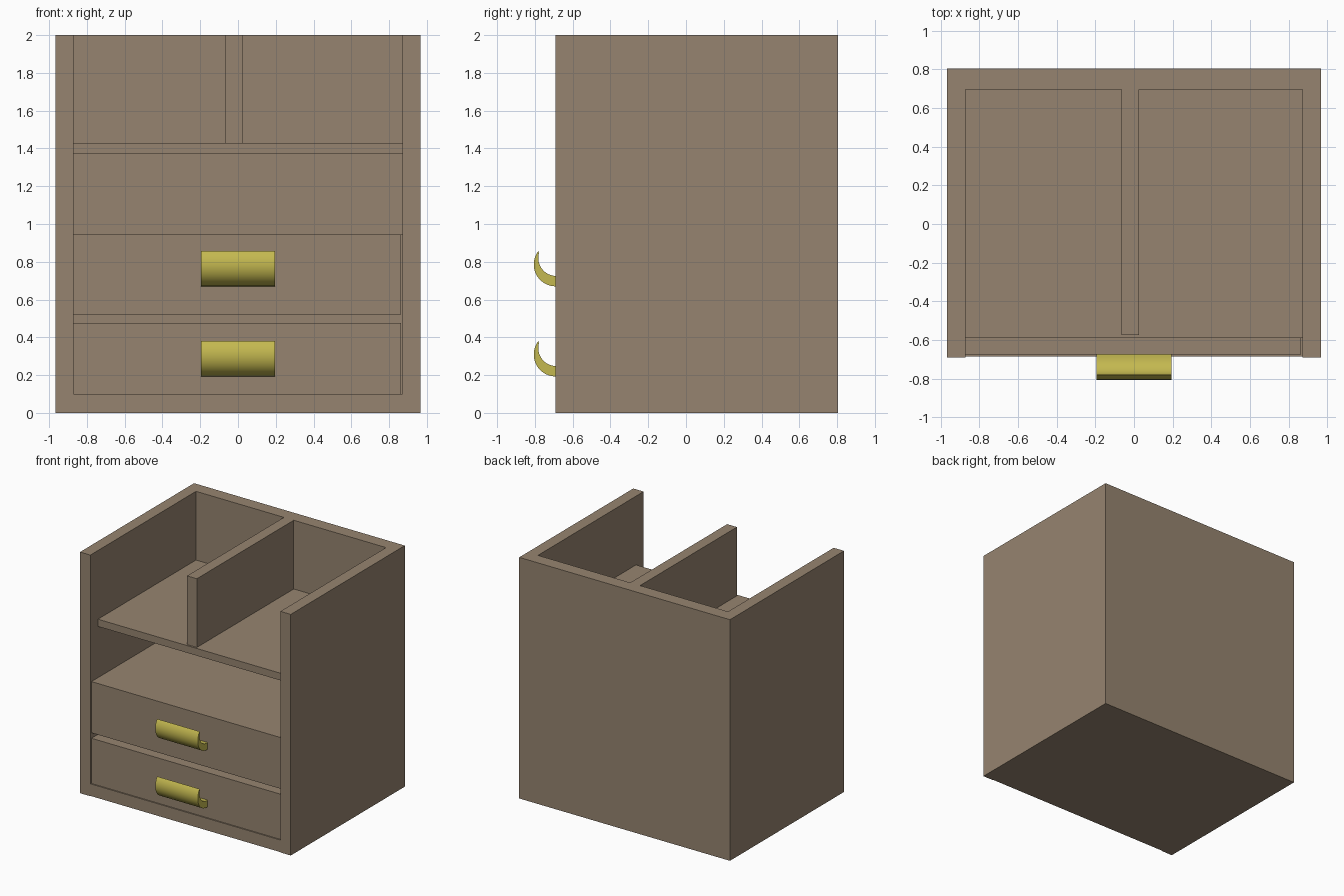
import bpy, bmesh, math

if "Cube" in bpy.data.objects:
    bpy.data.objects.remove(bpy.data.objects["Cube"])


def material(name, rgb):
    m = bpy.data.materials.new(name)
    m.diffuse_color = (*rgb, 1)
    m.use_nodes = True
    m.node_tree.nodes["Principled BSDF"].inputs["Base Color"].default_value = m.diffuse_color
    return m


wood = material("wood", (0.305, 0.231, 0.16))
brass = material("brass", (0.55, 0.48, 0.08))


def prism(name, points, depth, mat):
    """Extrude a closed 3D polygon along a vector."""
    bm = bmesh.new()
    face = bm.faces.new([bm.verts.new(p) for p in points])
    ext = bmesh.ops.extrude_face_region(bm, geom=[face])["geom"]
    bmesh.ops.translate(bm, vec=depth,
                        verts=[v for v in ext if isinstance(v, bmesh.types.BMVert)])
    bmesh.ops.recalc_face_normals(bm, faces=bm.faces)
    mesh = bpy.data.meshes.new(name)
    bm.to_mesh(mesh)
    bm.free()
    mesh.materials.append(mat)
    obj = bpy.data.objects.new(name, mesh)
    bpy.context.collection.objects.link(obj)
    return obj


def box(name, x0, x1, y0, y1, z0, z1):
    pts = [(x0, y0, z0), (x1, y0, z0), (x1, y1, z0), (x0, y1, z0)]
    return prism(name, pts, (0, 0, z1 - z0), wood)


# Case: side walls and back as one U-shaped outline
W, I, F, B, BI = 0.967, 0.872, -0.69, 0.805, 0.695
outline = [(-W, F), (-I, F), (-I, BI), (I, BI), (I, F), (W, F), (W, B), (-W, B)]
prism("case", [(x, y, 0) for x, y in outline], (0, 0, 2), wood)

# Base, drawer housing, shelf and upper divider
box("base", -I, I, -0.685, BI, 0, 0.1)
box("drawer_housing", -I, I, -0.59, BI, 0.1, 0.945)
box("shelf", -I, I, -0.59, BI, 1.37, 1.43)
box("divider", -0.065, 0.025, -0.575, BI, 1.43, 2)


# Crescent handle section: outer arc, then inner arc back to the tip
def arc(cy, cz, r, a0, a1, n):
    angles = [math.radians(a0 + (a1 - a0) * i / n) for i in range(n + 1)]
    return [(cy + r * math.cos(a), cz + r * math.sin(a)) for a in angles]


section = arc(-0.69, 0.786, 0.116, 142, 270, 20) + [(-0.672, 0.67), (-0.672, 0.725)]
section += arc(-0.687, 0.82, 0.095, 270, 165, 18)

# Two drawer fronts with handles
for name, z0, z1, drop in (("upper", 0.52, 0.945, 0), ("lower", 0.1, 0.475, 0.477)):
    box(name + "_drawer_front", -I, 0.864, -0.675, -0.59, z0, z1)
    handle = prism(name + "_handle", [(-0.195, y, z - drop) for y, z in section],
                   (0.39, 0, 0), brass)
    bpy.ops.object.select_all(action='DESELECT')
    handle.select_set(True)
    bpy.context.view_layer.objects.active = handle
    bpy.ops.object.shade_smooth_by_angle(angle=math.radians(30))
